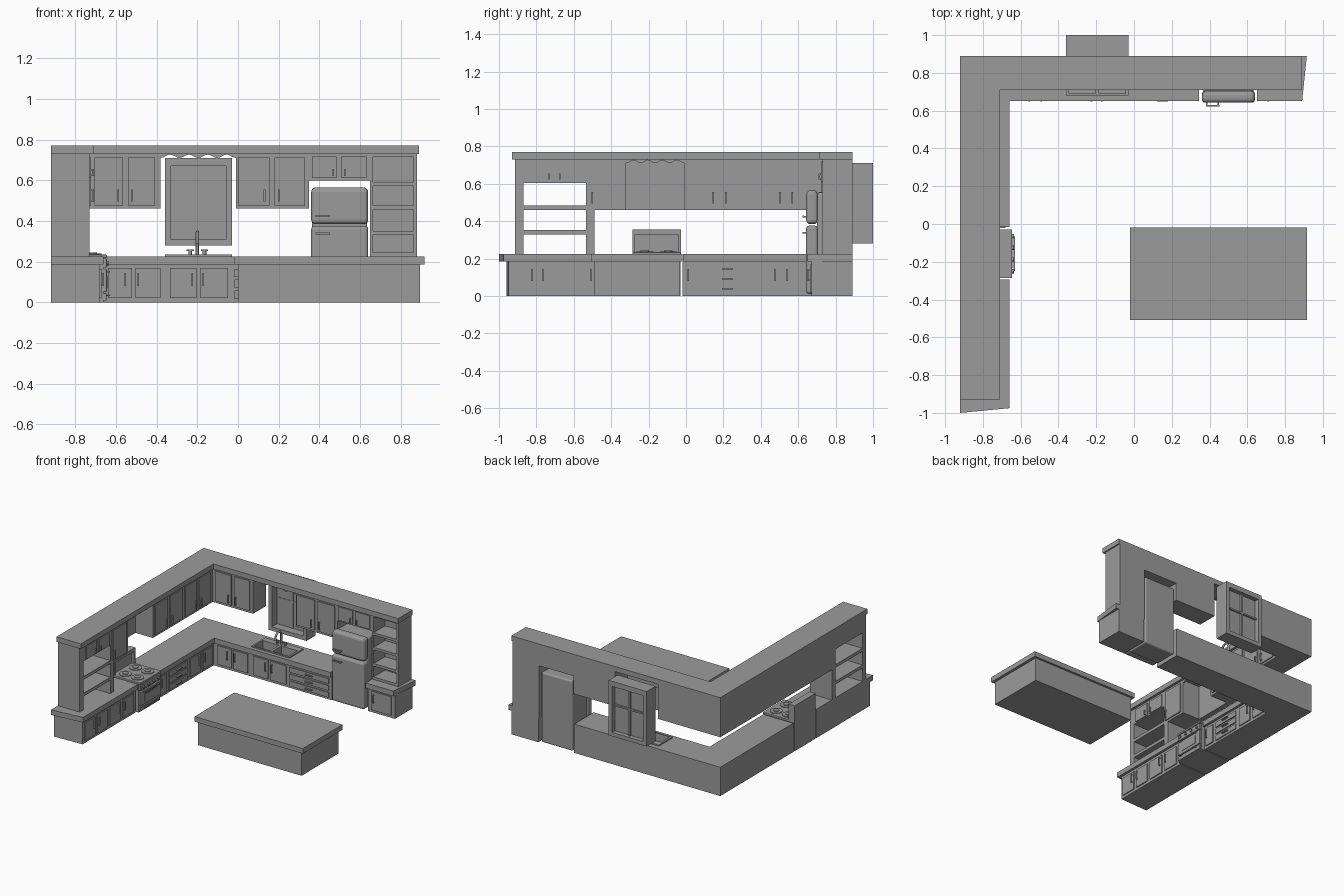
import bpy, bmesh, math
from mathutils import Vector

cube = bpy.data.objects.get("Cube")
if cube:
    bpy.data.objects.remove(cube, do_unlink=True)

grey = bpy.data.materials.new("plain_grey")
grey.use_nodes = True
grey.diffuse_color = (0.33, 0.33, 0.33, 1)
grey.node_tree.nodes["Principled BSDF"].inputs["Base Color"].default_value = (0.33, 0.33, 0.33, 1)


def finish(name, bm):
    bmesh.ops.recalc_face_normals(bm, faces=bm.faces)
    me = bpy.data.meshes.new(name)
    bm.to_mesh(me)
    bm.free()
    me.materials.append(grey)
    ob = bpy.data.objects.new(name, me)
    bpy.context.collection.objects.link(ob)
    return ob


def prism(name, points, axis, lo, hi):
    """Extrude an outline along an axis: z takes (x, y) points, y takes (x, z), x takes (y, z)."""
    put = {"z": lambda a, b, c: (a, b, c), "y": lambda a, b, c: (a, c, b), "x": lambda a, b, c: (c, a, b)}[axis]
    bm = bmesh.new()
    face = bm.faces.new([bm.verts.new(put(a, b, lo)) for a, b in points])
    out = bmesh.ops.extrude_face_region(bm, geom=[face])
    moved = [v for v in out["geom"] if isinstance(v, bmesh.types.BMVert)]
    bmesh.ops.translate(bm, verts=moved, vec=Vector(put(0, 0, hi - lo)))
    return finish(name, bm)


def box(name, x0, x1, y0, y1, z0, z1, bevel=0):
    ob = prism(name, [(x0, y0), (x1, y0), (x1, y1), (x0, y1)], "z", z0, z1)
    if bevel:
        mod = ob.modifiers.new("round", "BEVEL")
        mod.width, mod.segments = bevel, 3
    return ob


def disc(name, x, y, z, r, h, axis="z"):
    pts = [(math.cos(i * math.tau / 20) * r, math.sin(i * math.tau / 20) * r) for i in range(20)]
    if axis == "x":
        return prism(name, [(y + a, z + b) for a, b in pts], "x", x, x + h)
    return prism(name, [(x + a, y + b) for a, b in pts], "z", z, z + h)


def tube(name, points, r):
    cu = bpy.data.curves.new(name, "CURVE")
    cu.dimensions, cu.bevel_depth, cu.bevel_resolution = "3D", r, 2
    cu.use_fill_caps = True
    sp = cu.splines.new("POLY")
    sp.points.add(len(points) - 1)
    for p, co in zip(sp.points, points):
        p.co = (*co, 1)
    cu.materials.append(grey)
    ob = bpy.data.objects.new(name, cu)
    bpy.context.collection.objects.link(ob)


def cut(ob, cutter):
    mod = ob.modifiers.new("cut", "BOOLEAN")
    mod.operation, mod.object, mod.solver = "DIFFERENCE", cutter, "EXACT"
    bpy.context.view_layer.objects.active = ob
    bpy.ops.object.modifier_apply(modifier=mod.name)


def on_face(name, run, face, u0, u1, z0, z1, d0, d1, bevel=0):
    """Box lying on a cabinet front; d is the distance out from the front."""
    if run == "back":
        return box(name, u0, u1, face - d1, face - d0, z0, z1, bevel)
    return box(name, face + d0, face + d1, u0, u1, z0, z1, bevel)


def door(run, face, u0, u1, z0, z1, grip, h0, h1):
    on_face("cabinet_door", run, face, u0, u1, z0, z1, -0.002, 0.008)
    on_face("door_handle", run, face, grip - .004, grip + .004, h0, h1, .014, .021)
    for z in (h0, h1 - .008):
        on_face("handle_mount", run, face, grip - .004, grip + .004, z, z + .008, .006, .016)


def drawers(run, face, u0, u1):
    mid = (u0 + u1) / 2
    for i in range(3):
        z = .017 + i * .054
        on_face("drawer_front", run, face, u0, u1, z, z + .04, -.002, .008)
        on_face("drawer_handle", run, face, mid - .03, mid + .03, z + .018, z + .025, .006, .021)


def valance(run, face, u0, u1):
    n, waves = 48, 4
    pts = [(u0, .735)]
    for i in range(n + 1):
        t = i / n
        pts.append((u0 + (u1 - u0) * t, .718 - .008 * math.cos(t * math.tau * waves)))
    pts.append((u1, .735))
    if run == "back":
        prism("scalloped_valance", pts, "y", face, face + .012)
    else:
        prism("scalloped_valance", pts, "x", face - .012, face)


# Base cabinets
back_base = box("back_base_cabinet", -.92, .345, .67, .89, 0, .185)
box("back_base_end_cabinet", .655, .89, .67, .89, 0, .185)
box("left_base_cabinet", -.92, -.68, -.02, .68, 0, .185)
prism("left_base_front_cabinet", [(-.92, -.96), (-.68, -.95), (-.68, -.295), (-.92, -.295)], "z", 0, .185)

# Counters
back_counter = prism("back_counter", [(-.92, -.015), (-.66, -.015), (-.66, .65), (.345, .65), (.345, .89), (-.92, .89)], "z", .185, .225)
prism("back_counter_end", [(.65, .65), (.89, .65), (.915, .89), (.65, .89)], "z", .185, .225)
prism("left_counter_end", [(-.92, -1), (-.66, -.975), (-.66, -.295), (-.92, -.295)], "z", .185, .225)

# Double sink sunk into the counter
rim = box("sink_rim", -.36, -.03, .68, .85, .222, .234)
for x0, x1 in ((-.345, -.205), (-.185, -.045)):
    cutter = box("sink_cutter", x0, x1, .692, .80, .12, .3)
    for ob in (back_base, back_counter, rim):
        cut(ob, cutter)
    bpy.data.objects.remove(cutter, do_unlink=True)
arc = [(-.2, .785 + .035 * math.cos(a), .31 + .035 * math.sin(a)) for a in (math.pi * i / 10 for i in range(11))]
tube("faucet_spout", [(-.2, .82, .23)] + arc + [(-.2, .75, .29)], .008)
for x in (-.235, -.165):
    disc("faucet_tap", x, .82, .23, .009, .025)
    box("tap_lever", x - .018, x + .018, .815, .825, .252, .259)

# Cornice and upper cabinets
prism("cornice", [(-.92, -.93), (-.71, -.93), (-.71, .71), (.89, .71), (.89, .89), (-.92, .89)], "z", .73, .77)
box("left_upper_cabinet", -.92, -.73, -.01, .89, .46, .731)
box("left_upper_small_cabinet", -.92, -.73, -.535, -.32, .46, .731)
box("stove_alcove_back", -.92, -.88, -.32, -.01, .46, .731)
box("left_shelf_upper_cabinet", -.92, -.73, -.87, -.535, .605, .731)
box("back_upper_corner_cabinet", -.73, -.38, .73, .89, .46, .731)
box("back_upper_cabinet", -.01, .35, .73, .89, .46, .731)
box("fridge_upper_cabinet", .35, .66, .73, .89, .6, .731)
valance("back", .73, -.38, -.01)
valance("left", -.73, -.32, -.01)

# Open shelves on the left run
box("left_end_post", -.92, -.73, -.915, -.87, .225, .731)
box("left_shelf_post", -.92, -.73, -.535, -.49, .225, .46)
for z in (.33, .46):
    box("left_shelf", -.92, -.73, -.87, -.535, z, z + .024)

# Open shelves at the end of the back run
box("shelf_unit_back", .655, .88, .87, .89, .225, .731)
box("shelf_unit_inner_side", .65, .664, .73, .89, .225, .731)
box("shelf_unit_outer_side", .862, .88, .73, .89, .225, .731)
for z in (.225, .33, .457, .572, .715):
    box("right_shelf", .66, .865, .73, .88, z, z + .02)

# Upper doors: start, end, handle position
for u0, u1, g in ((-.705, -.565, -.588), (-.54, -.408, -.523), (.0, .155, .13), (.18, .33, .2)):
    door("back", .73, u0, u1, .477, .712, g, .495, .555)
for u0, u1, g in ((.365, .485, .468), (.508, .632, .525)):
    door("back", .73, u0, u1, .612, .718, g, .622, .655)
for u0, u1, g in ((-.515, -.345, -.5), (.01, .165, .145), (.195, .35, .212), (.38, .52, .503), (.55, .69, .568)):
    door("left", -.73, u0, u1, .477, .712, g, .495, .555)
for u0, u1, g in ((-.845, -.715, -.735), (-.69, -.555, -.675)):
    door("left", -.73, u0, u1, .612, .712, g, .622, .655)

# Lower doors and drawers
for u0, u1, g in ((-.64, -.52, -.555), (-.505, -.382, -.49), (-.335, -.205, -.225), (-.188, -.05, -.17), (.69, .86, .71)):
    door("back", .67, u0, u1, .02, .168, g, .08, .145)
for u0, u1, g in ((-.93, -.805, -.823), (-.78, -.655, -.765), (-.625, -.49, -.51), (-.46, -.33, -.445),
                  (0, .08, .012), (.375, .495, .475), (.525, .65, .542)):
    door("left", -.68, u0, u1, .02, .163, g, .08, .145)
drawers("back", .67, -.018, .32)
drawers("left", -.68, .11, .335)

# Window box with frame and bars
for name, x0, x1, z0, z1 in (("left", -.06, -.03, .28, .71), ("right", -.36, -.33, .28, .71),
                             ("top", -.33, -.06, .67, .71), ("bottom", -.33, -.06, .28, .31)):
    box("window_frame_" + name, x0, x1, .89, 1, z0, z1)
box("window_pane", -.335, -.055, .955, .965, .305, .675)
box("window_upright_bar", -.201, -.189, .95, .98, .31, .67)
box("window_cross_bar", -.33, -.06, .952, .978, .51, .522)

# Refrigerator
box("fridge_body", .365, .635, .70, .885, .005, .553, .012)
box("fridge_lower_door", .36, .64, .642, .705, .012, .376, .016)
box("fridge_upper_door", .36, .64, .642, .705, .384, .565, .022)
for z in (.338, .425):
    box("fridge_handle", .38, .452, .622, .63, z - .005, z + .005)
    for x in (.382, .442):
        box("fridge_handle_mount", x, x + .008, .628, .65, z - .004, z + .004)

# Stove
box("stove_body", -.92, -.66, -.285, -.03, 0, .222)
box("stove_top", -.92, -.645, -.287, -.028, .218, .234, .004)
box("oven_door", -.665, -.645, -.28, -.035, .05, .165, .005)
box("oven_window", -.646, -.642, -.235, -.08, .07, .13)
box("warming_drawer", -.665, -.647, -.28, -.035, .008, .045, .004)
box("control_panel", -.665, -.645, -.28, -.035, .17, .215, .004)
for z in (.15, .034):
    box("oven_handle", -.637, -.63, -.25, -.065, z - .004, z + .004)
    for y in (-.245, -.078):
        box("oven_handle_mount", -.65, -.634, y, y + .008, z - .003, z + .003)
for i in range(4):
    disc("stove_knob", -.647, -.25 + i * .062, .193, .011, .012, "x")
for x in (-.82, -.715):
    for y in (-.22, -.095):
        disc("burner", x, y, .232, .045, .007)
        disc("burner_cap", x, y, .238, .022, .006)
box("stove_backguard", -.92, -.89, -.287, -.028, .225, .355)
box("backguard_top", -.892, -.87, -.287, -.028, .33, .355)
for y in (-.287, -.043):
    box("backguard_side", -.892, -.87, y, y + .015, .232, .335)

# Island
box("island_base", .0, .895, -.492, -.035, 0, .185)
box("island_top", -.02, .917, -.508, -.018, .185, .225)
